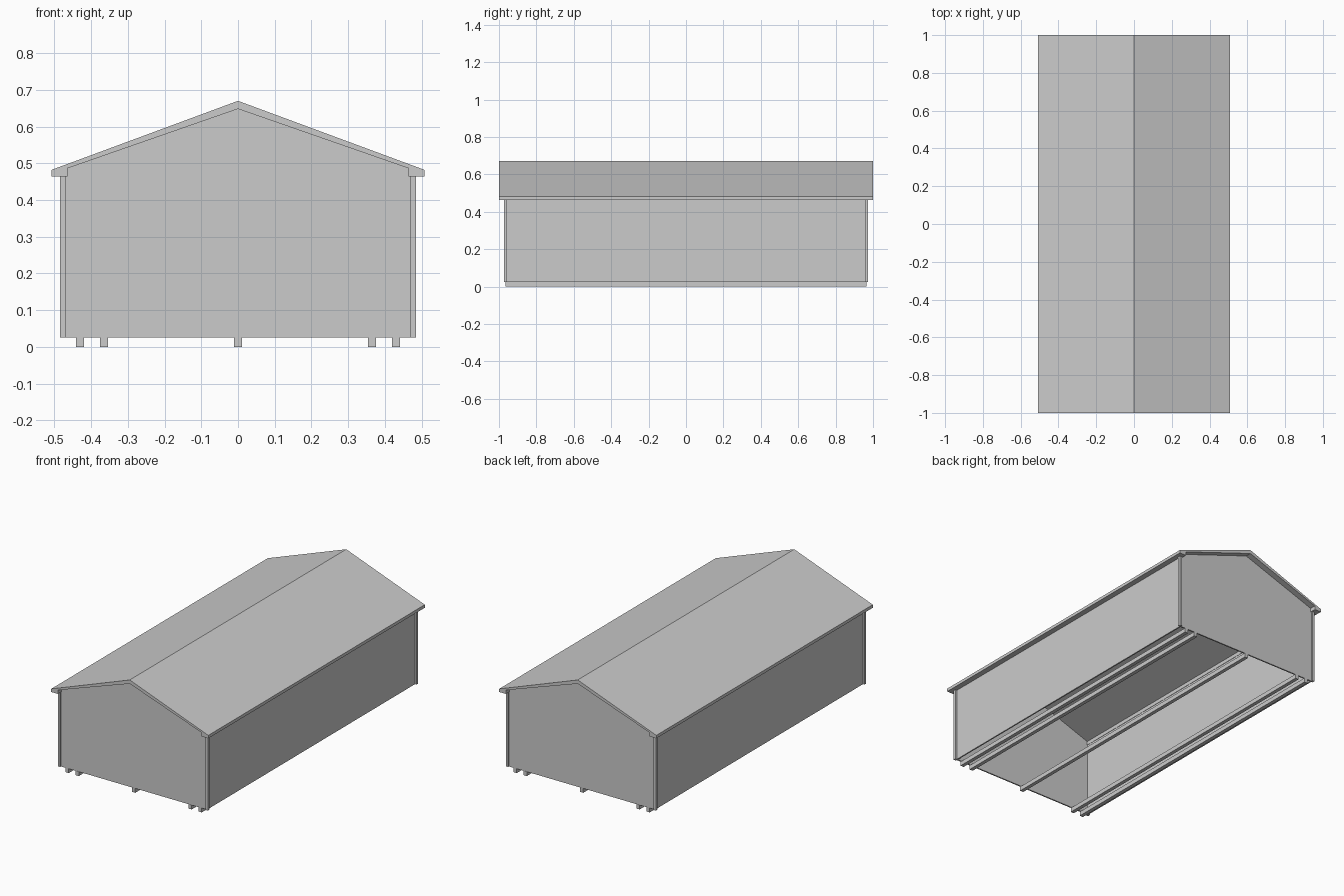
import bpy

if "Cube" in bpy.data.objects:
    bpy.data.objects.remove(bpy.data.objects["Cube"])

grey = bpy.data.materials.new("light_grey")
grey.use_nodes = True
colour = (0.6, 0.6, 0.6, 1)
grey.diffuse_color = colour
grey.node_tree.nodes["Principled BSDF"].inputs["Base Color"].default_value = colour


def extrude_profile(name, profile, y0, y1):
    """Closed prism from an x-z outline listed anticlockwise as seen from the front."""
    n = len(profile)
    verts = [(x, y, z) for y in (y0, y1) for x, z in profile]
    faces = [list(range(n)), list(range(2 * n - 1, n - 1, -1))]
    faces += [(i, i + n, (i + 1) % n + n, (i + 1) % n) for i in range(n)]
    mesh = bpy.data.meshes.new(name)
    mesh.from_pydata(verts, [], faces)
    mesh.materials.append(grey)
    obj = bpy.data.objects.new(name, mesh)
    bpy.context.collection.objects.link(obj)
    return obj


def box(name, x0, x1, y0, y1, z0, z1):
    return extrude_profile(name, [(x0, z0), (x1, z0), (x1, z1), (x0, z1)], y0, y1)


FLOOR, EAVE = 0.025, 0.464
WALL_X, WALL_Y, THICK = 0.475, 0.964, 0.008

# Roof slab with boxed eaves, open underneath
extrude_profile("roof", [
    (0, 0.67), (-0.508, 0.482), (-0.508, EAVE), (-0.465, EAVE), (-0.465, 0.486),
    (0, 0.648), (0.465, 0.486), (0.465, EAVE), (0.508, EAVE), (0.508, 0.482)], -1, 1)

# Gable end walls
gable = [(-0.47, FLOOR), (0.47, FLOOR), (0.47, EAVE), (0.465, 0.486),
         (0, 0.648), (-0.465, 0.486), (-0.47, EAVE)]
for end, y in (("front", -WALL_Y), ("back", WALL_Y - THICK)):
    extrude_profile(end + "_gable_wall", gable, y, y + THICK)

# Side walls, corner posts and outer floor runners
for side, s in (("left", 1), ("right", -1)):
    x0, x1 = sorted((s * WALL_X, s * (WALL_X - THICK)))
    box(side + "_wall", x0, x1, -WALL_Y, WALL_Y, FLOOR, EAVE)
    x0, x1 = sorted((s * 0.47, s * 0.485))
    for end, y in (("front", -0.972), ("back", 0.957)):
        box(f"{end}_{side}_corner_post", x0, x1, y, y + 0.015, FLOOR, EAVE)
    for place, x in (("inner", 0.365), ("outer", 0.43)):
        box(f"{side}_{place}_runner", s * x - 0.011, s * x + 0.011, -0.965, 0.965, 0, FLOOR)

# Middle floor runner
box("middle_runner", -0.011, 0.011, -0.965, 0.965, 0, FLOOR)
